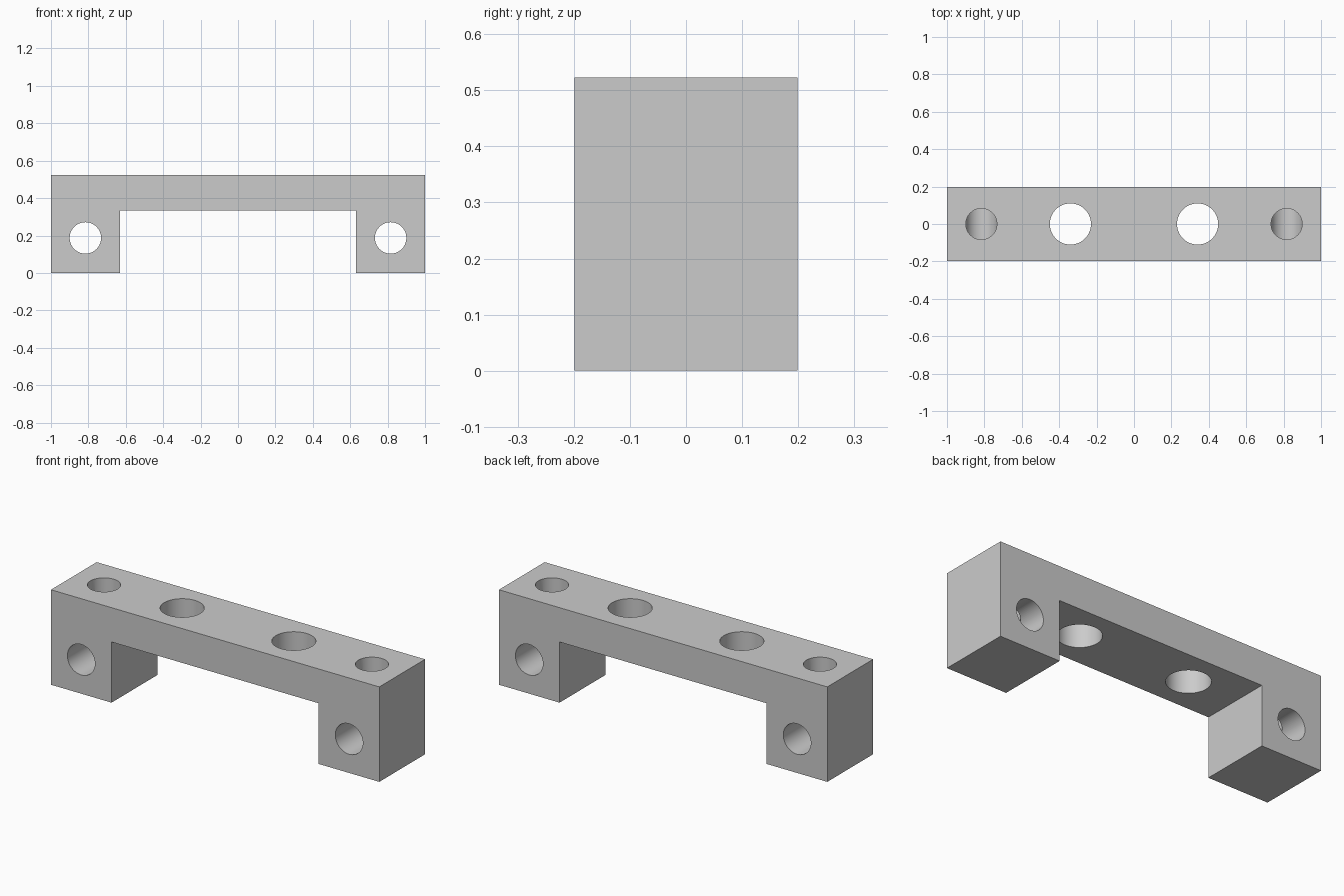
import bpy
import bmesh
import math
from mathutils import Vector

cube = bpy.data.objects.get("Cube")
if cube:
    bpy.data.objects.remove(cube, do_unlink=True)

HEIGHT, HALF_DEPTH = 0.523, 0.199
LEG_INNER, ARCH_TOP = 0.631, 0.334
LEG_HOLE_X, LEG_HOLE_Z = 0.816, 0.187

# Plain grey finish
grey = bpy.data.materials.new("grey_metal")
grey.use_nodes = True
colour = (0.6, 0.6, 0.6, 1)
grey.diffuse_color = colour
grey.node_tree.nodes["Principled BSDF"].inputs["Base Color"].default_value = colour


def add_object(name, bm):
    bmesh.ops.recalc_face_normals(bm, faces=bm.faces)
    mesh = bpy.data.meshes.new(name)
    bm.to_mesh(mesh)
    bm.free()
    mesh.materials.append(grey)
    obj = bpy.data.objects.new(name, mesh)
    bpy.context.collection.objects.link(obj)
    return obj


# Bridge body: U-shaped profile extruded from front to back
half = [(LEG_INNER, ARCH_TOP), (LEG_INNER, 0), (1, 0), (1, HEIGHT)]
outline = half + [(-x, z) for x, z in reversed(half)]
bm = bmesh.new()
profile = bm.faces.new([bm.verts.new((x, -HALF_DEPTH, z)) for x, z in outline])
extruded = bmesh.ops.extrude_face_region(bm, geom=[profile])["geom"]
back = [v for v in extruded if isinstance(v, bmesh.types.BMVert)]
bmesh.ops.translate(bm, verts=back, vec=(0, 2 * HALF_DEPTH, 0))
bracket = add_object("bracket", bm)


def drill(name, start, end, radius):
    """Cut a round hole between two points."""
    start, end = Vector(start), Vector(end)
    bm = bmesh.new()
    bmesh.ops.create_cone(bm, cap_ends=True, segments=64, radius1=radius,
                          radius2=radius, depth=(end - start).length)
    cutter = add_object(name, bm)
    cutter.location = (start + end) / 2
    cutter.rotation_euler = (end - start).to_track_quat("Z", "Y").to_euler()
    cutter.hide_render = True
    cutter.hide_set(True)
    cut = bracket.modifiers.new(name, "BOOLEAN")
    cut.operation = "DIFFERENCE"
    cut.solver = "EXACT"
    cut.object = cutter
    return cutter


cutters = []
for side, s in (("left", 1), ("right", -1)):
    x = s * LEG_HOLE_X
    # Leg hole from front to back, and a shaft from the top that meets it
    cutters.append(drill(side + "_leg_hole", (x, -0.3, LEG_HOLE_Z), (x, 0.3, LEG_HOLE_Z), 0.084))
    cutters.append(drill(side + "_shaft", (x, 0, LEG_HOLE_Z), (x, 0, 0.7), 0.083))
    # Wide hole through the beam
    cutters.append(drill(side + "_beam_hole", (s * 0.34, 0, 0.25), (s * 0.34, 0, 0.7), 0.11))

# Apply the cuts, then smooth the bores while keeping edges sharp
bpy.context.view_layer.update()
bpy.ops.object.select_all(action="DESELECT")
bracket.select_set(True)
bpy.context.view_layer.objects.active = bracket
for cut in list(bracket.modifiers):
    bpy.ops.object.modifier_apply(modifier=cut.name)
for cutter in cutters:
    bpy.data.objects.remove(cutter, do_unlink=True)
bpy.ops.object.shade_smooth_by_angle(angle=math.radians(30))
